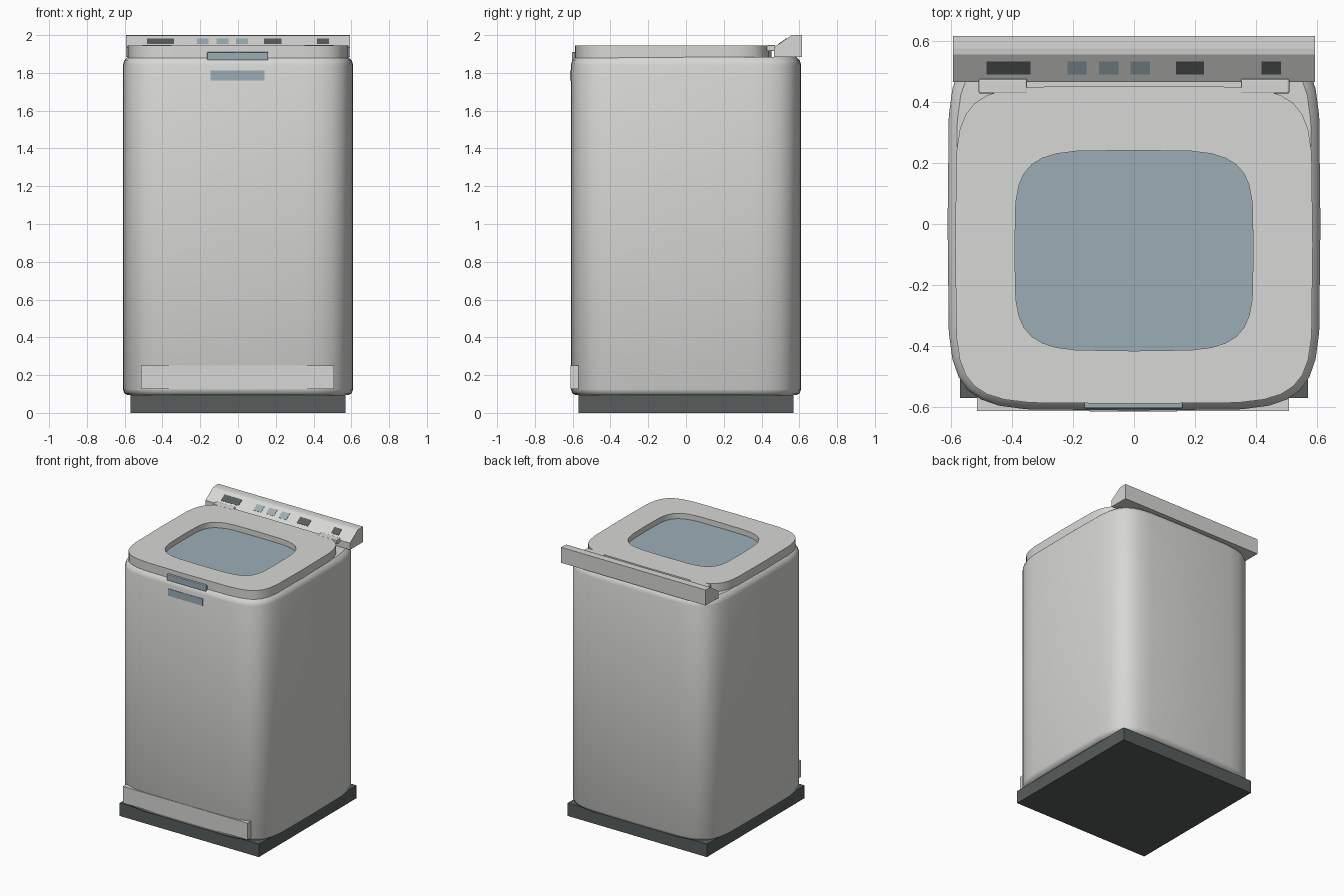
import bpy, bmesh, math
from mathutils import Vector

if "Cube" in bpy.data.objects:
    bpy.data.objects.remove(bpy.data.objects["Cube"])


def material(name, rgb):
    m = bpy.data.materials.new(name)
    m.diffuse_color = (*rgb, 1)
    m.use_nodes = True
    m.node_tree.nodes["Principled BSDF"].inputs["Base Color"].default_value = m.diffuse_color
    return m


WHITE = material("warm white", (0.68, 0.68, 0.66))
BLUE = material("grey blue", (0.33, 0.42, 0.47))
DARK = material("charcoal", (0.095, 0.11, 0.107))


def finish(name, bm, mat, recalc=True):
    if recalc:
        bmesh.ops.recalc_face_normals(bm, faces=bm.faces)
    me = bpy.data.meshes.new(name)
    bm.to_mesh(me)
    bm.free()
    me.materials.append(mat)
    ob = bpy.data.objects.new(name, me)
    bpy.context.collection.objects.link(ob)
    return ob


def box(name, lo, hi, mat, bevel=0):
    bm = bmesh.new()
    bmesh.ops.create_cube(bm, size=1)
    for v in bm.verts:
        v.co = [lo[i] + (v.co[i] + 0.5) * (hi[i] - lo[i]) for i in range(3)]
    if bevel:
        bmesh.ops.bevel(bm, geom=bm.edges[:], offset=bevel, segments=2,
                        profile=0.5, affect='EDGES')
    return finish(name, bm, mat)


def ring(bm, rx, ry, z, n, cy=0, seg=32):
    """Rounded-square loop of vertices."""
    vs = []
    for i in range(seg):
        a = 2 * math.pi * i / seg
        c, s = math.cos(a), math.sin(a)
        c = 0 if abs(c) < 1e-9 else c
        s = 0 if abs(s) < 1e-9 else s
        vs.append(bm.verts.new((math.copysign(abs(c) ** (2 / n), c) * rx,
                                cy + math.copysign(abs(s) ** (2 / n), s) * ry, z)))
    return vs


def bridge(bm, a, b, smooth=True):
    for i in range(len(a)):
        j = (i + 1) % len(a)
        bm.faces.new((a[i], a[j], b[j], b[i])).smooth = smooth


# Base plinth
box("base", (-0.57, -0.57, 0), (0.57, 0.57, 0.096), DARK)

# Body: softly rounded cabinet with eased top and bottom edges
bm = bmesh.new()
loops = [ring(bm, r, r, z, 6) for r, z in
         ((0.585, 0.094), (0.601, 0.103), (0.61, 0.125),
          (0.61, 1.84), (0.602, 1.867), (0.582, 1.885))]
for a, b in zip(loops, loops[1:]):
    bridge(bm, a, b)
bm.faces.new(loops[0])
bm.faces.new(loops[-1])
finish("body", bm, WHITE)

# Lid: frame with an opening for the window
LID = (0.585, 0.52)
WIN = (0.39, 0.328)
bm = bmesh.new()
ob_, ot = (ring(bm, *LID, z, 6, -0.068) for z in (1.88, 1.945))
ib, it = (ring(bm, *WIN, z, 4.5, -0.087) for z in (1.88, 1.945))
bridge(bm, ob_, ot)
bridge(bm, ot, it, False)
bridge(bm, it, ib)
bridge(bm, ib, ob_, False)
finish("lid_frame", bm, WHITE)

# Lid window, sunk into the frame
bm = bmesh.new()
wb, wt = (ring(bm, *WIN, z, 4.5, -0.087) for z in (1.89, 1.905))
bridge(bm, wb, wt, False)
bm.faces.new(wb)
bm.faces.new(wt)
finish("lid_window", bm, BLUE)

# Lid handle, badge plate and kick panel on the front
box("lid_handle", (-0.163, -0.604, 1.866), (0.16, -0.575, 1.911), BLUE, 0.006)
box("front_plate", (-0.145, -0.613, 1.76), (0.14, -0.604, 1.812), BLUE)
box("kick_panel", (-0.513, -0.6125, 0.127), (0.507, -0.56, 0.25), WHITE)

# Lid hinges
for side, name in ((-1, "left_hinge"), (1, "right_hinge")):
    x0, x1 = sorted((side * 0.35, side * 0.508))
    box(name, (x0, 0.427, 1.915), (x1, 0.475, 1.947), WHITE, 0.005)

# Control panel: wedge profile run across the back
profile = [(0.465, 1.885), (0.465, 1.935), (0.555, 1.997),
           (0.575, 2.0), (0.615, 2.0), (0.615, 1.885)]
bm = bmesh.new()
left = [bm.verts.new((-0.592, y, z)) for y, z in profile]
right = [bm.verts.new((0.592, y, z)) for y, z in profile]
bridge(bm, left, right, False)
bm.faces.new(left)
bm.faces.new(right)
finish("control_panel", bm, WHITE)

# Displays and buttons as thin plates on the sloped face
p0, p1 = Vector((0, 0.465, 1.935)), Vector((0, 0.555, 1.997))
normal = Vector((0, p0.z - p1.z, p1.y - p0.y)).normalized()
buttons = [("display", -0.483, -0.338, DARK), ("button_1", -0.217, -0.155, BLUE),
           ("button_2", -0.115, -0.05, BLUE), ("button_3", -0.011, 0.052, BLUE),
           ("dial_plate", 0.137, 0.229, DARK), ("power_button", 0.418, 0.481, DARK)]
for name, x0, x1, mat in buttons:
    bm = bmesh.new()
    layers = []
    for h in (-0.002, 0.002):
        lo = p0.lerp(p1, 0.28) + normal * h
        hi = p0.lerp(p1, 0.75) + normal * h
        layers.append([bm.verts.new((x, p.y, p.z)) for x, p in
                       ((x0, lo), (x1, lo), (x1, hi), (x0, hi))])
    bridge(bm, *layers, False)
    for l in layers:
        bm.faces.new(l)
    finish(name, bm, mat)
